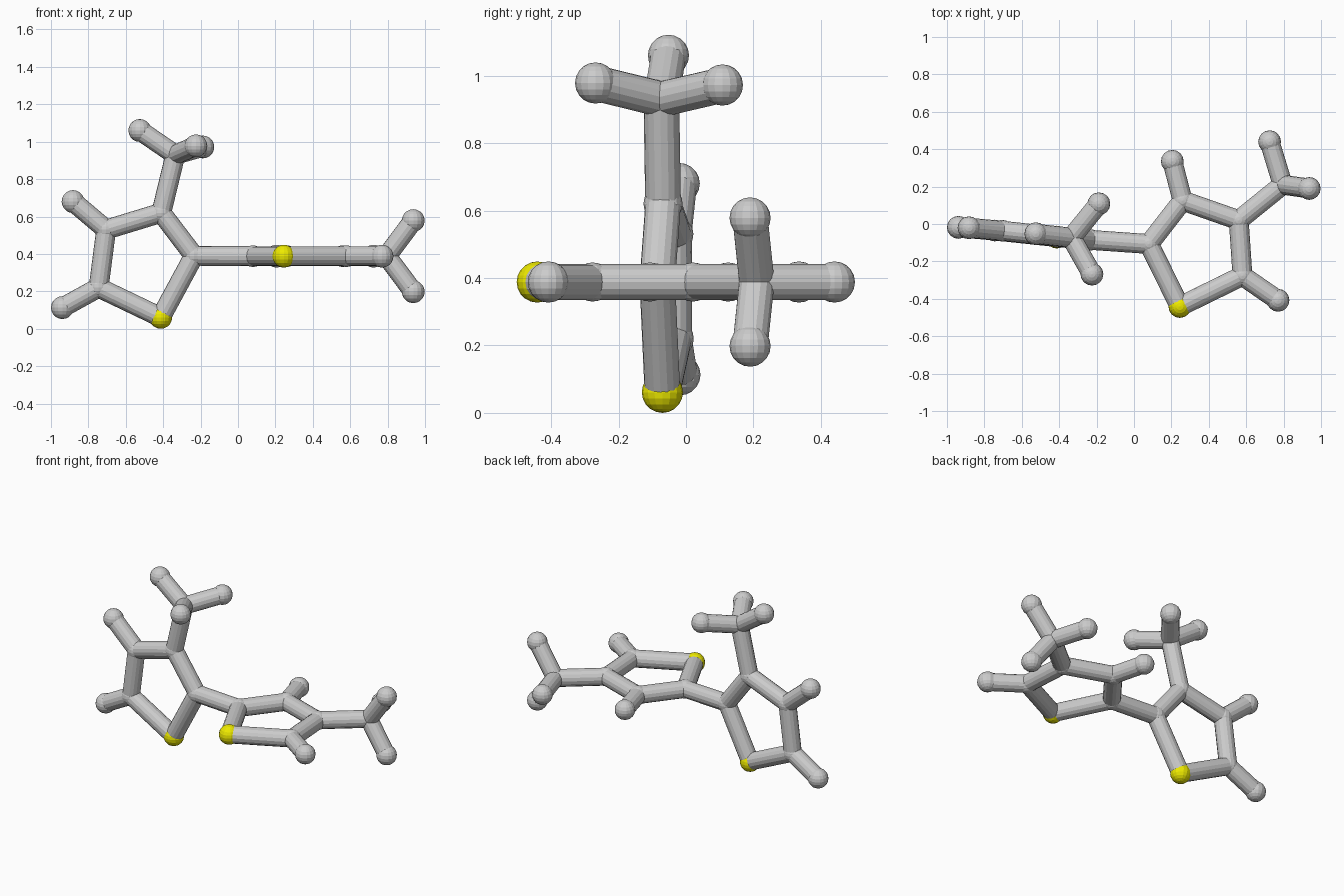
import bpy
from mathutils import Vector

if "Cube" in bpy.data.objects:
    bpy.data.objects.remove(bpy.data.objects["Cube"])

BOND_R, JOINT_R, END_R, SIDES = 0.053, 0.058, 0.061, 16

yellow = bpy.data.materials.new("sulfur_yellow")
yellow.diffuse_color = (0.85, 0.82, 0.0, 1)
yellow.use_nodes = True
yellow.node_tree.nodes["Principled BSDF"].inputs["Base Color"].default_value = yellow.diffuse_color


def ball(name, pos, radius, mat=None):
    bpy.ops.mesh.primitive_uv_sphere_add(segments=SIDES, ring_count=SIDES // 2 + 2,
                                         radius=radius, location=pos)
    ob = bpy.context.object
    ob.name = name
    if mat:
        ob.data.materials.append(mat)


def bond(name, a, b):
    a, b = Vector(a), Vector(b)
    d = b - a
    bpy.ops.mesh.primitive_cylinder_add(vertices=SIDES, radius=BOND_R, depth=d.length,
                                        location=(a + b) / 2)
    ob = bpy.context.object
    ob.name = name
    ob.rotation_euler = d.to_track_quat('Z', 'Y').to_euler()


def build(prefix, ring, sulfur, methyl, hydrogens):
    # five-sided ring: sulfur first, then four carbons
    loop = [sulfur] + ring
    for i, p in enumerate(loop):
        bond(f"{prefix}_ring_bond_{i}", p, loop[(i + 1) % 5])
    for i, p in enumerate(ring):
        ball(f"{prefix}_ring_carbon_{i}", p, JOINT_R)
    ball(f"{prefix}_sulfur", sulfur, END_R, yellow)
    # methyl branch joint
    root, centre = methyl
    bond(f"{prefix}_methyl_stem", ring[root], centre)
    ball(f"{prefix}_methyl_carbon", centre, BOND_R + 0.001)
    # hydrogens; index None hangs from the methyl joint
    for i, (idx, p) in enumerate(hydrogens):
        bond(f"{prefix}_hydrogen_bond_{i}", centre if idx is None else ring[idx], p)
        ball(f"{prefix}_hydrogen_{i}", p, END_R)


# upright ring on the left
left = [(-0.235, -0.085, 0.39), (-0.41, -0.068, 0.62),
        (-0.705, -0.036, 0.53), (-0.745, -0.035, 0.22)]
build("upright", left, (-0.413, -0.07, 0.061), (1, (-0.335, -0.073, 0.93)),
      [(3, (-0.939, -0.018, 0.113)), (2, (-0.882, -0.02, 0.68)),
       (None, (-0.525, -0.052, 1.06)), (None, (-0.225, -0.268, 0.978)),
       (None, (-0.188, 0.108, 0.972))])

# level ring on the right
Z = 0.388
right = [(0.08, -0.107, Z), (0.26, 0.125, Z), (0.56, 0.02, Z), (0.58, -0.277, Z)]
build("level", right, (0.245, -0.441, Z), (2, (0.795, 0.21, Z)),
      [(3, (0.77, -0.408, Z)), (1, (0.205, 0.335, Z)), (None, (0.725, 0.44, Z)),
       (None, (0.937, 0.19, Z + 0.19)), (None, (0.937, 0.19, Z - 0.19))])

# link between the rings
bond("ring_link", left[0], right[0])
